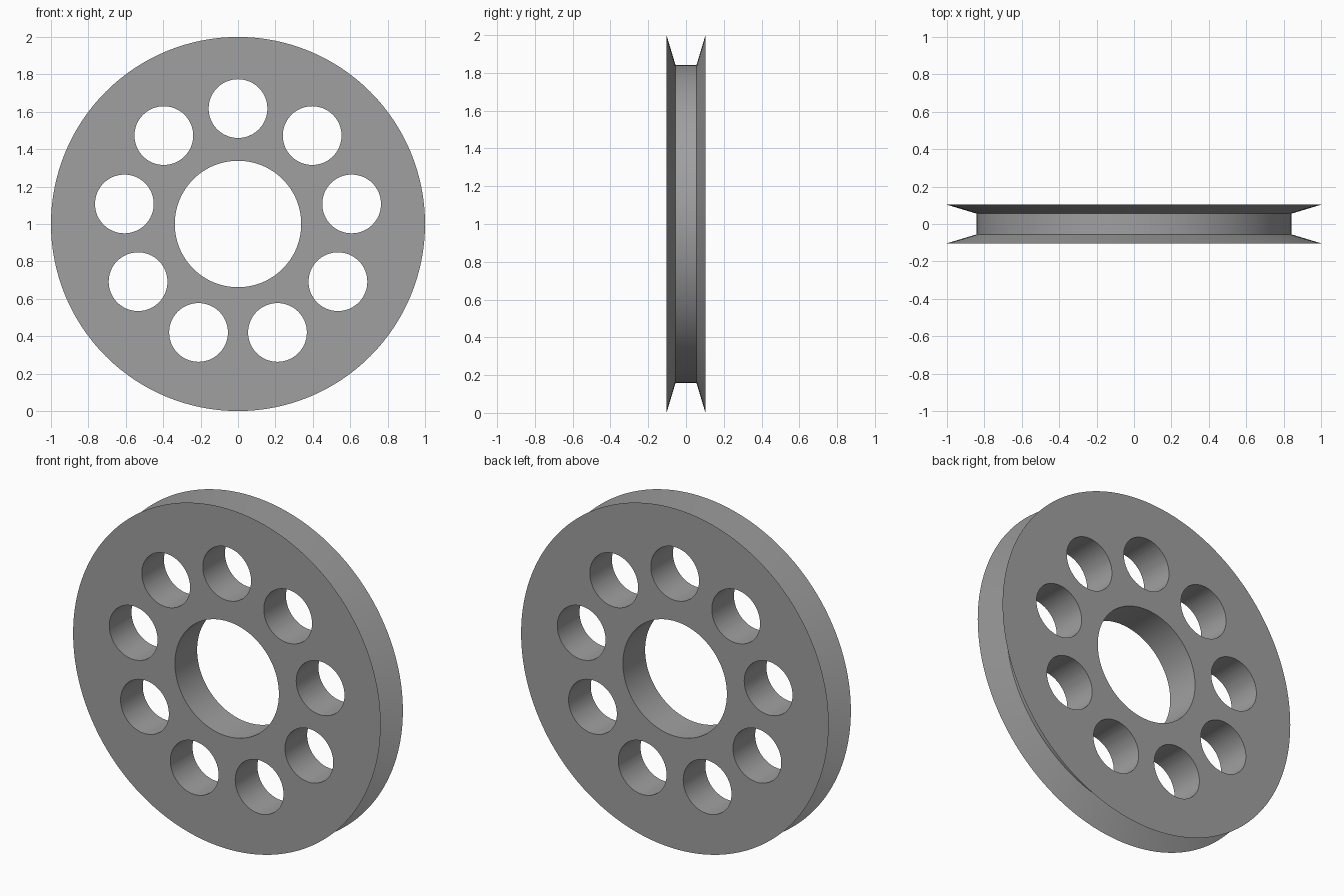
import bpy, bmesh, math

if "Cube" in bpy.data.objects:
    bpy.data.objects.remove(bpy.data.objects["Cube"])

SEG = 128
HALF, FLOOR_HALF = 0.103, 0.056      # half thickness at rim and at groove floor
RIM, FLOOR, BORE = 1.0, 0.843, 0.338
HOLES, HOLE_R, HOLE_RING = 9, 0.157, 0.617

grey = bpy.data.materials.new("mid grey")
grey.diffuse_color = (0.35, 0.35, 0.35, 1)
grey.use_nodes = True
grey.node_tree.nodes["Principled BSDF"].inputs["Base Color"].default_value = grey.diffuse_color


def lathe(name, profile, segments):
    """Spin a closed (radius, y) profile around the y axis."""
    bm = bmesh.new()
    rings = []
    for i in range(segments):
        a = 2 * math.pi * i / segments
        rings.append([bm.verts.new((r * math.sin(a), y, r * math.cos(a)))
                      for r, y in profile])
    n = len(profile)
    for i in range(segments):
        p, q = rings[i], rings[(i + 1) % segments]
        for j in range(n):
            k = (j + 1) % n
            bm.faces.new((p[j], p[k], q[k], q[j]))
    bmesh.ops.recalc_face_normals(bm, faces=bm.faces)
    mesh = bpy.data.meshes.new(name)
    bm.to_mesh(mesh)
    bm.free()
    obj = bpy.data.objects.new(name, mesh)
    bpy.context.collection.objects.link(obj)
    return obj


# Pulley wheel with a central bore and a tapered groove round the rim
wheel = lathe("pulley_wheel", [
    (BORE, -HALF), (RIM, -HALF), (FLOOR, -FLOOR_HALF),
    (FLOOR, FLOOR_HALF), (RIM, HALF), (BORE, HALF)], SEG)
wheel.data.materials.append(grey)
wheel.location.z = 1

# Ring of round lightening holes, one cutter mesh
bm = bmesh.new()
for i in range(HOLES):
    a = 2 * math.pi * i / HOLES
    cyl = bmesh.ops.create_cone(bm, cap_ends=True, segments=64,
                                radius1=HOLE_R, radius2=HOLE_R, depth=0.6)["verts"]
    for v in cyl:
        x, y, z = v.co
        v.co = (x + HOLE_RING * math.sin(a), -z, y + HOLE_RING * math.cos(a))
bmesh.ops.recalc_face_normals(bm, faces=bm.faces)
mesh = bpy.data.meshes.new("hole_cutter")
bm.to_mesh(mesh)
bm.free()
cutter = bpy.data.objects.new("hole_cutter", mesh)
cutter.location.z = 1
bpy.context.collection.objects.link(cutter)

# Cut the holes, then remove the cutter
cut = wheel.modifiers.new("holes", "BOOLEAN")
cut.operation, cut.solver, cut.object = "DIFFERENCE", "EXACT", cutter
bpy.context.view_layer.objects.active = wheel
wheel.select_set(True)
bpy.ops.object.modifier_apply(modifier=cut.name)
bpy.data.objects.remove(cutter)

# Smooth round walls, crisp edges
bpy.ops.object.shade_smooth_by_angle(angle=math.radians(30))
